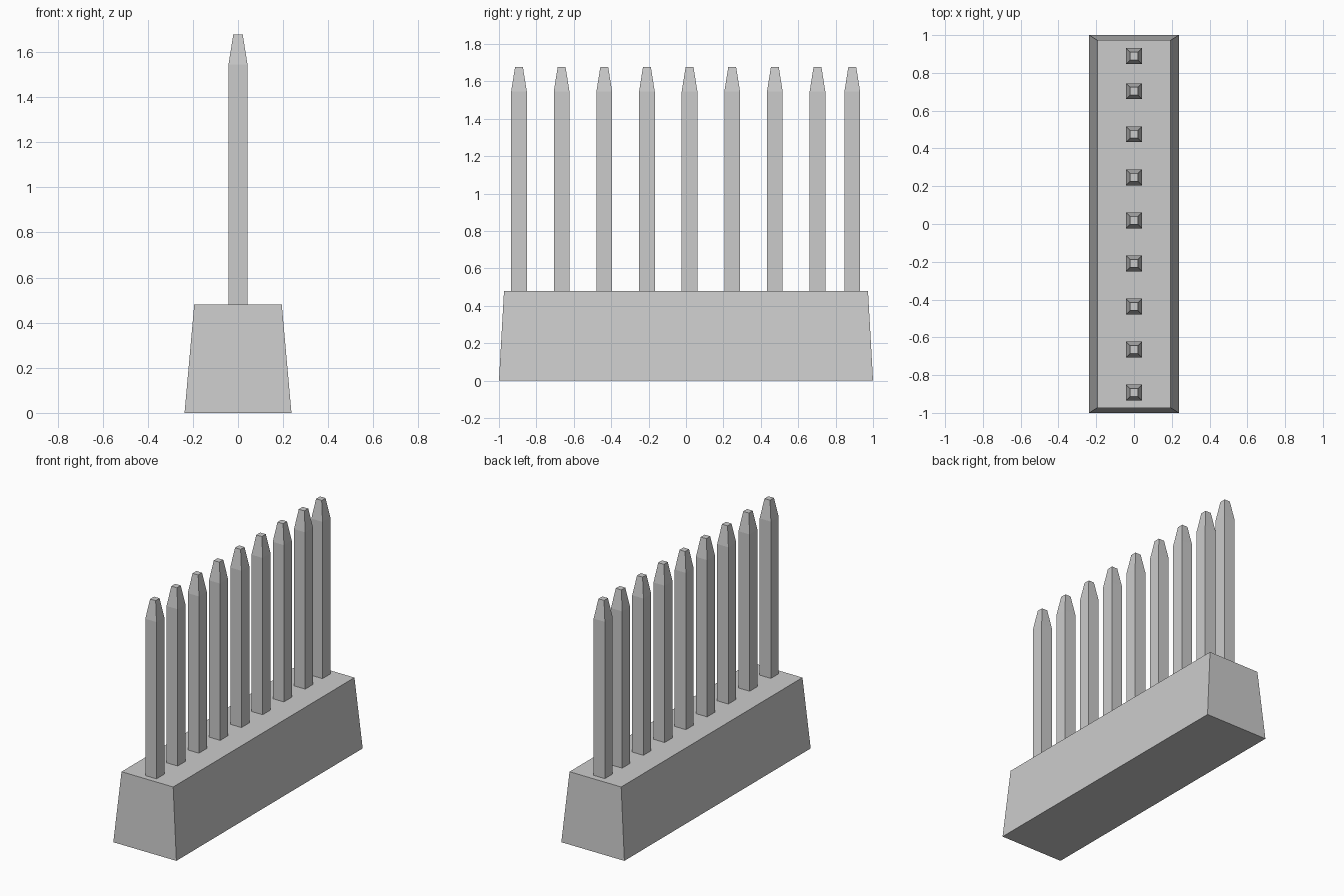
import bpy, bmesh

if "Cube" in bpy.data.objects:
    bpy.data.objects.remove(bpy.data.objects["Cube"])


def stacked_boxes(name, sections, location=(0, 0, 0)):
    """Closed solid through rectangular sections (half_x, half_y, z)."""
    bm = bmesh.new()
    rings = [[bm.verts.new((sx * hx, sy * hy, z))
              for sx, sy in ((-1, -1), (1, -1), (1, 1), (-1, 1))]
             for hx, hy, z in sections]
    bm.faces.new(rings[0][::-1])
    bm.faces.new(rings[-1])
    for low, high in zip(rings, rings[1:]):
        for i in range(4):
            j = (i + 1) % 4
            bm.faces.new((low[i], low[j], high[j], high[i]))
    mesh = bpy.data.meshes.new(name)
    bm.to_mesh(mesh)
    bm.free()
    obj = bpy.data.objects.new(name, mesh)
    obj.location = location
    bpy.context.collection.objects.link(obj)
    return obj


# Tapered base block
stacked_boxes("base", [(0.237, 1.0, 0), (0.194, 0.973, 0.48)])

# Row of square pins with tapered tips; the last gap is narrower
pin_positions = [-0.893 + 0.228 * i for i in range(8)] + [0.889]
for i, y in enumerate(pin_positions):
    stacked_boxes(f"pin_{i + 1}",
                  [(0.042, 0.042, 0.475), (0.042, 0.042, 1.545), (0.021, 0.021, 1.677)],
                  (0, y, 0))
